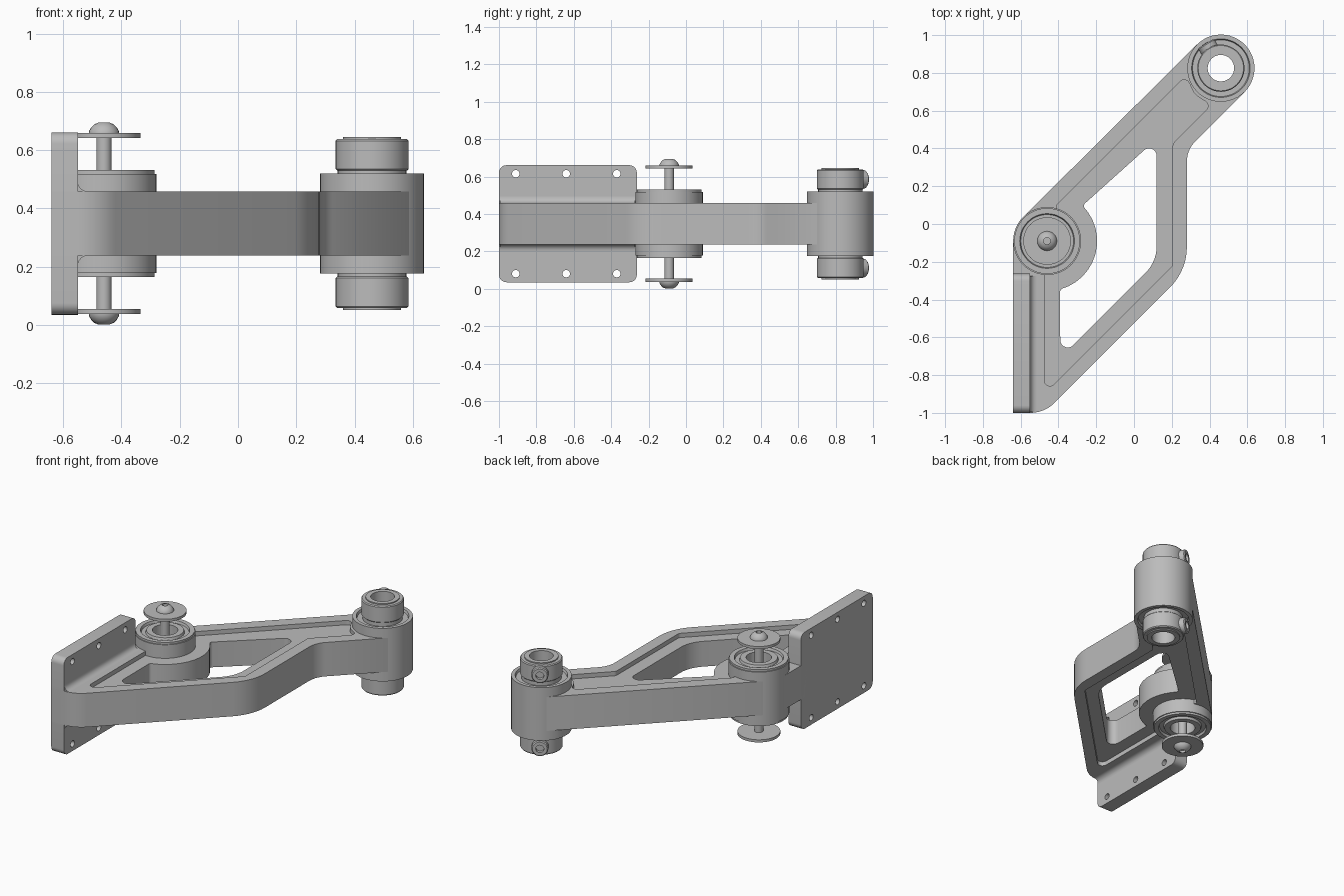
import bpy, bmesh
from math import radians, cos, sin, pi, tan
from mathutils import Vector, Matrix

cube = bpy.data.objects.get("Cube")
if cube:
    bpy.data.objects.remove(cube)

metal = bpy.data.materials.new("grey_metal")
metal.use_nodes = True
metal.diffuse_color = (0.5, 0.5, 0.5, 1)
metal.node_tree.nodes["Principled BSDF"].inputs["Base Color"].default_value = (0.5, 0.5, 0.5, 1)

MID = 0.348                     # mid height of the symmetrical assembly
A = Vector((-0.46, -0.09, 0))   # pivot hub
B = Vector((0.46, 0.825, 0))    # end hub


def finish(name, mesh):
    obj = bpy.data.objects.new(name, mesh)
    bpy.context.collection.objects.link(obj)
    mesh.materials.clear()
    mesh.materials.append(metal)
    bpy.ops.object.select_all(action='DESELECT')
    obj.select_set(True)
    bpy.context.view_layer.objects.active = obj
    bpy.ops.object.shade_smooth_by_angle(angle=radians(30))
    return obj


def rounded(corners, steps=7):
    """Round polygon corners given as (x, y, radius)."""
    out = []
    n = len(corners)
    for i, (x, y, r) in enumerate(corners):
        p = Vector((x, y))
        if r == 0:
            out.append(p)
            continue
        u = (Vector(corners[i - 1][:2]) - p).normalized()
        v = (Vector(corners[(i + 1) % n][:2]) - p).normalized()
        half = u.angle(v) / 2
        center = p + (u + v).normalized() * (r / sin(half))
        a = p + u * (r / tan(half)) - center
        b = p + v * (r / tan(half)) - center
        sweep = a.angle_signed(b)
        for k in range(steps + 1):
            t = -sweep * k / steps
            out.append(center + Matrix.Rotation(t, 2) @ a)
    return out


def circle(x, y, r, n=32):
    return [Vector((x + r * cos(2 * pi * k / n), y + r * sin(2 * pi * k / n))) for k in range(n)]


def slab(name, loops, thickness, matrix):
    """Extruded flat shape; loops after the first are holes."""
    curve = bpy.data.curves.new(name, 'CURVE')
    curve.dimensions = '2D'
    curve.fill_mode = 'BOTH'
    curve.extrude = thickness / 2
    for loop in loops:
        s = curve.splines.new('POLY')
        s.points.add(len(loop) - 1)
        for pt, co in zip(s.points, loop):
            pt.co = (co.x, co.y, 0, 1)
        s.use_cyclic_u = True
    tmp = bpy.data.objects.new(name + "_curve", curve)
    bpy.context.collection.objects.link(tmp)
    dg = bpy.context.evaluated_depsgraph_get()
    mesh = bpy.data.meshes.new_from_object(tmp.evaluated_get(dg))
    bpy.data.objects.remove(tmp)
    bm = bmesh.new()
    bm.from_mesh(mesh)
    bmesh.ops.remove_doubles(bm, verts=bm.verts, dist=1e-5)
    bmesh.ops.recalc_face_normals(bm, faces=bm.faces)
    bm.transform(matrix)
    bm.to_mesh(mesh)
    bm.free()
    return finish(name, mesh)


def lathe(name, profile, matrix, n=48):
    """Spin a closed (radius, height) profile around local z."""
    bm = bmesh.new()
    vs = [bm.verts.new((r, 0, z)) for r, z in profile]
    es = [bm.edges.new((vs[i - 1], vs[i])) for i in range(len(vs))]
    bmesh.ops.spin(bm, geom=vs + es, cent=(0, 0, 0), axis=(0, 0, 1), angle=2 * pi, steps=n)
    bmesh.ops.remove_doubles(bm, verts=bm.verts, dist=1e-5)
    bmesh.ops.recalc_face_normals(bm, faces=bm.faces)
    bm.transform(matrix)
    mesh = bpy.data.meshes.new(name)
    bm.to_mesh(mesh)
    bm.free()
    return finish(name, mesh)


def mirrored(top):
    """Complete an upper half profile with its lower half."""
    return top + [(r, -z) for r, z in reversed(top)]


def at(p, z=MID):
    return Matrix.Translation((p.x, p.y, z))


# Arm: raised rim around a shallow pocket, and a thinner web with a window
outline = rounded([(-0.64, -1, 0), (-0.474, -1, 0.18), (0.28, -0.246, 0.3), (0.28, 0.393, 0.15),
                   (0.586, 0.699, 0), (0.63, 0.83, 0), (0.58, 0.945, 0), (0.46, 0.99, 0),
                   (0.334, 0.951, 0), (-0.587, 0.037, 0), (-0.63, -0.03, 0), (-0.64, -0.09, 0)])
pocket = rounded([(-0.475, -0.9, 0.03), (0.205, -0.22, 0.03), (0.205, 0.425, 0.03), (0.41, 0.63, 0.03),
                  (0.32, 0.685, 0.1), (0.275, 0.785, 0.03), (-0.41, 0.1, 0), (-0.4, 0.05, 0),
                  (-0.33, -0.03, 0), (-0.33, -0.15, 0), (-0.475, -0.235, 0)])
hub_edge = []
for k in range(13):
    t = radians(45 - 10 * k)
    hub_edge.append((A.x + 0.265 * cos(t), A.y + 0.265 * sin(t), 0.02 if k in (0, 12) else 0))
window = rounded([(-0.39, -0.71, 0.04), (0.12, -0.2, 0.2), (0.12, 0.45, 0.04)] + hub_edge)
bores = [circle(A.x, A.y, 0.08), circle(B.x, B.y, 0.09)]
slab("arm_rim", [outline, pocket] + bores, 0.22, at(Vector((0, 0)), MID))
slab("arm_web", [pocket, window], 0.164, at(Vector((0, 0)), MID))

# Mounting plate with six bolt holes
plate = rounded([(-1, 0.035, 0.04), (-0.263, 0.035, 0.04), (-0.263, 0.661, 0.04), (-1, 0.661, 0.04)])
holes = [circle(y, MID + s * 0.267, 0.02, 20) for y in (-0.91, -0.64, -0.37) for s in (-1, 1)]
turn = Matrix.Rotation(pi / 2, 4, 'Z') @ Matrix.Rotation(pi / 2, 4, 'X')
slab("mounting_plate", [plate] + holes, 0.09, Matrix.Translation((-0.595, 0, 0)) @ turn)

# Fillets where the arm meets the plate
for side, label in ((1, "upper"), (-1, "lower")):
    arc = [Vector((-0.515 - 0.035 * sin(k * pi / 12), side * (0.145 - 0.035 * cos(k * pi / 12))))
           for k in range(7)]
    corner = [Vector((-0.56, side * 0.145)), Vector((-0.56, side * 0.1)), Vector((-0.515, side * 0.1))]
    slab(label + "_plate_fillet", [arc + corner], 0.72,
         Matrix.Translation((0, -0.634, MID)) @ Matrix.Rotation(pi / 2, 4, 'X'))

# Pivot hub with flanged bearing
lathe("pivot_hub", mirrored([(0.075, 0.183), (0.11, 0.183), (0.115, 0.168), (0.14, 0.168), (0.145, 0.183),
                             (0.174, 0.183), (0.174, 0.17), (0.18, 0.17)]), at(A))

# Bolt with domed heads and hex sockets, and its washers
lathe("pivot_bolt_shaft", mirrored([(0, 0.325), (0.026, 0.325)]), at(A), 24)
for side, label in ((1, "upper"), (-1, "lower")):
    flip = at(A) @ Matrix.Diagonal((1, 1, side, 1))
    lathe(label + "_washer", [(0.02, 0.294), (0.126, 0.294), (0.126, 0.311), (0.02, 0.311)], flip)
    lathe(label + "_bolt_head", [(0, 0.311), (0.052, 0.311), (0.051, 0.318), (0.044, 0.33), (0.033, 0.341),
                                 (0.018, 0.347), (0.018, 0.33), (0, 0.33)], flip, 24)

# End hub, inner sleeve, clamp collars and their set screws
lathe("end_hub", mirrored([(0.09, 0.157), (0.15, 0.157), (0.155, 0.172), (0.178, 0.172)]), at(B))
lathe("end_sleeve", mirrored([(0.07, 0.297), (0.1, 0.297)]), at(B))
outward = Vector((-0.52, 0.85, 0)).normalized()
for side, label in ((1, "upper"), (-1, "lower")):
    flip = at(B) @ Matrix.Diagonal((1, 1, side, 1))
    lathe(label + "_bearing_lip", [(0.09, 0.15), (0.118, 0.15), (0.118, 0.19), (0.09, 0.19)], flip)
    lathe(label + "_collar", [(0.09, 0.182), (0.12, 0.182), (0.125, 0.187), (0.125, 0.284),
                              (0.12, 0.29), (0.09, 0.29)], flip)
    spot = B + outward * 0.1
    aim = outward.to_track_quat('Z', 'Y').to_matrix().to_4x4()
    lathe(label + "_set_screw", [(0, 0), (0.05, 0), (0.05, 0.047), (0.044, 0.053), (0.024, 0.053),
                                 (0.024, 0.03), (0, 0.03)], at(spot, MID + side * 0.237) @ aim, 24)
